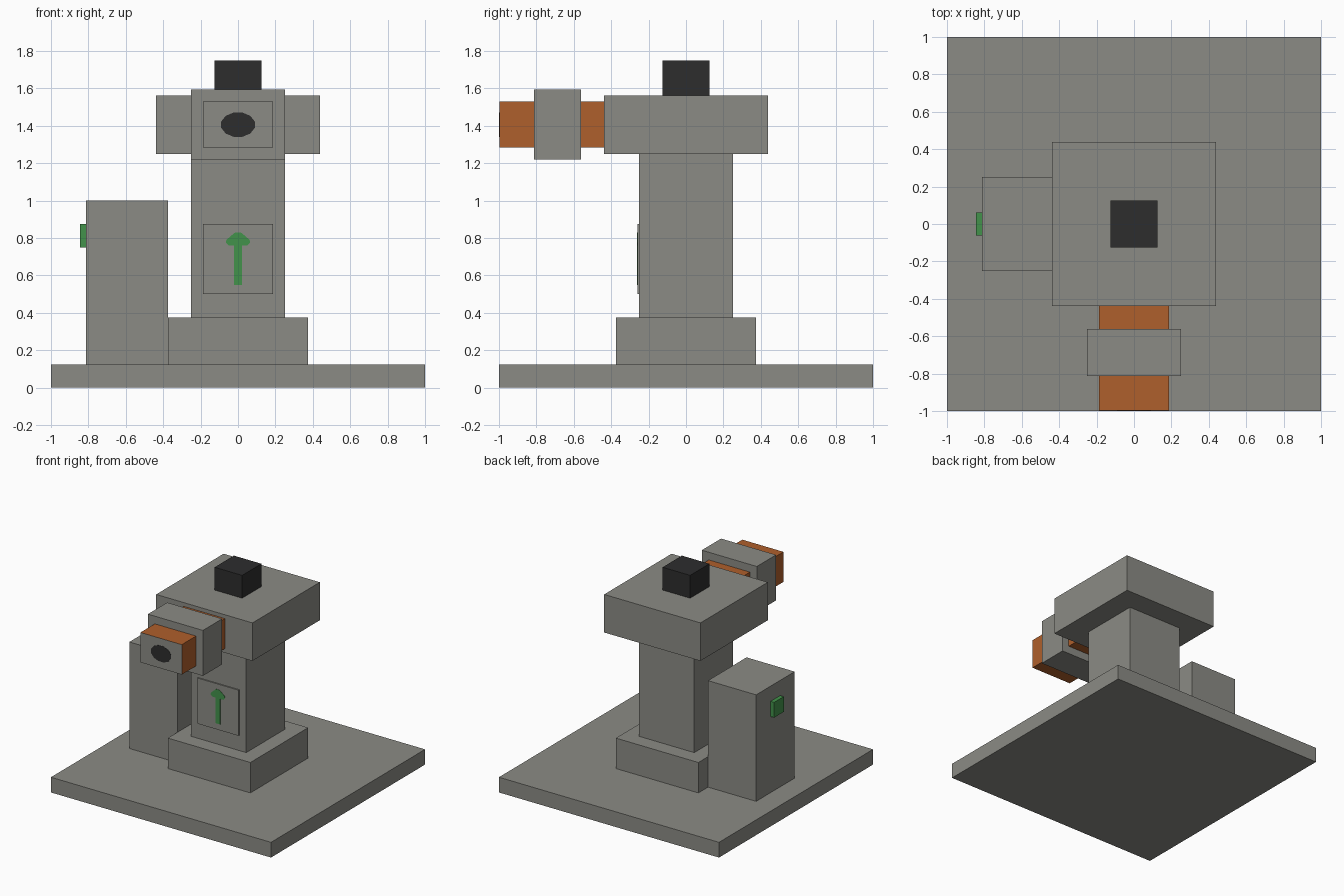
import bpy
import bmesh
import math

cube = bpy.data.objects.get("Cube")
if cube:
    bpy.data.objects.remove(cube, do_unlink=True)


def make_material(name, rgb):
    mat = bpy.data.materials.new(name)
    mat.use_nodes = True
    colour = (*rgb, 1)
    mat.diffuse_color = colour
    mat.node_tree.nodes["Principled BSDF"].inputs["Base Color"].default_value = colour
    return mat


grey = make_material("stone grey", (0.26, 0.26, 0.235))
orange = make_material("copper orange", (0.43, 0.115, 0.025))
black = make_material("charcoal black", (0.026, 0.026, 0.027))
green = make_material("signal green", (0.055, 0.29, 0.07))


def add_object(name, bm, mats):
    bmesh.ops.recalc_face_normals(bm, faces=bm.faces)
    mesh = bpy.data.meshes.new(name)
    bm.to_mesh(mesh)
    bm.free()
    for mat in mats:
        mesh.materials.append(mat)
    obj = bpy.data.objects.new(name, mesh)
    bpy.context.collection.objects.link(obj)
    return obj


def box(name, x, y, z, *mats):
    """Box spanning the (low, high) range on each axis."""
    bm = bmesh.new()
    bmesh.ops.create_cube(bm, size=1)
    for v in bm.verts:
        v.co = [r[0] if c < 0 else r[1] for c, r in zip(v.co, (x, y, z))]
    return add_object(name, bm, mats)


def plate(name, outline, y_front, y_back, mat):
    """Thin plate facing the front, from an (x, z) outline."""
    bm = bmesh.new()
    face = bm.faces.new([bm.verts.new((x, y_front, z)) for x, z in outline])
    result = bmesh.ops.extrude_face_region(bm, geom=[face])
    for item in result["geom"]:
        if isinstance(item, bmesh.types.BMVert):
            item.co.y = y_back
    return add_object(name, bm, [mat])


def sym(half):
    return (-half, half)


# Stacked body
box("base_slab", sym(1), sym(1), (0, 0.125), grey)
box("plinth", sym(0.375), sym(0.375), (0.125, 0.375), grey)
box("column", sym(0.25), sym(0.25), (0.375, 1.25), grey)
box("head_block", sym(0.4375), sym(0.4375), (1.25, 1.5625), grey)
box("top_knob", sym(0.125), sym(0.125), (1.5625, 1.75), black)

# Nozzle with a grey front end
nozzle = box("nozzle", sym(0.1875), (-0.998, -0.4375), (1.285, 1.531), orange, grey)
for face in nozzle.data.polygons:
    if face.normal.y < -0.9:
        face.material_index = 1
box("nozzle_collar", sym(0.25), (-0.8125, -0.5625), (1.22, 1.594), grey)

# Dark opening: clipped oval
ring = [math.radians(a) for a in range(15, 360, 30)]
plate("nozzle_opening", [(0.093 * math.cos(a), 1.406 + 0.067 * math.sin(a)) for a in ring],
      -1, -0.997, black)

# Side cabinet with its button
box("side_cabinet", (-0.8125, -0.375), sym(0.25), (0.125, 1), grey)
box("cabinet_button", (-0.845, -0.8125), sym(0.0625), (0.75, 0.875), green)

# Front panel and mirrored arrow mark
box("front_panel", sym(0.1875), (-0.26, -0.25), (0.5, 0.875), grey)
half = [(0.022, 0.55), (0.022, 0.76), (0.05, 0.76), (0.065, 0.775),
        (0.062, 0.79), (0.04, 0.81), (0.015, 0.83)]
plate("panel_arrow", half + [(-x, z) for x, z in reversed(half)], -0.263, -0.259, green)
